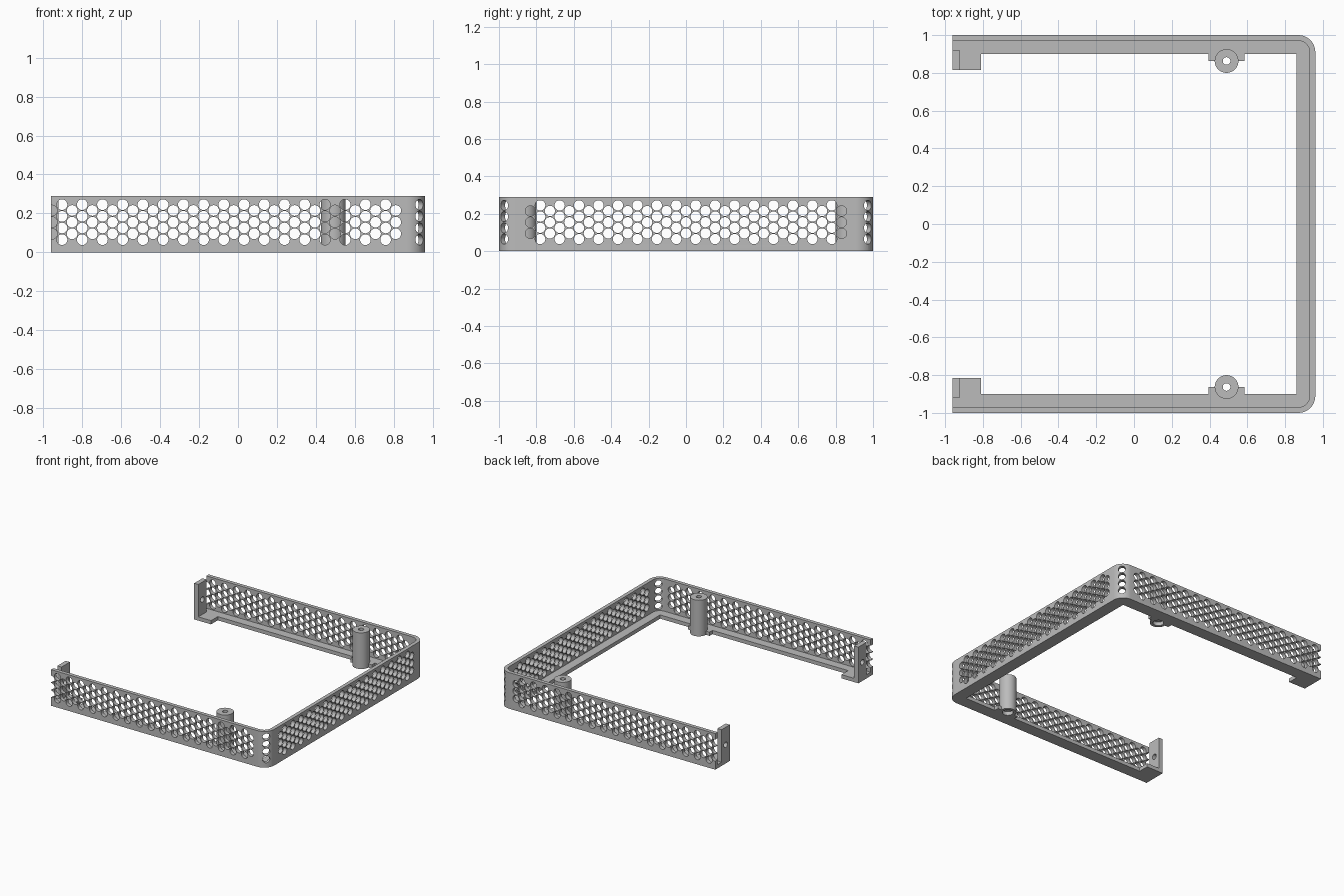
import bpy, bmesh, math
from mathutils import Matrix, Vector

if "Cube" in bpy.data.objects:
    bpy.data.objects.remove(bpy.data.objects["Cube"])

HEIGHT = 0.29
LEDGE = 0.03
WALL = 0.03
OUT_X, OUT_Y, END_X = 0.96, 1.0, -0.96
CORNER = 0.09
PITCH = 0.06                        # hexagonal hole spacing
COLUMN = PITCH * math.sqrt(3) / 2   # distance between hole columns
HOLE = 0.0275
POST_X, POST_Y, POST_R = 0.49, 0.863, 0.063

grey = bpy.data.materials.new("Matte Grey")
grey.use_nodes = True
grey.diffuse_color = (0.5, 0.5, 0.5, 1)
grey.node_tree.nodes["Principled BSDF"].inputs["Base Color"].default_value = (0.5, 0.5, 0.5, 1)


def make(name, bm):
    bmesh.ops.recalc_face_normals(bm, faces=bm.faces)
    mesh = bpy.data.meshes.new(name)
    bm.to_mesh(mesh)
    bm.free()
    mesh.materials.append(grey)
    obj = bpy.data.objects.new(name, mesh)
    bpy.context.collection.objects.link(obj)
    return obj


def prism(name, outline, z0, z1):
    bm = bmesh.new()
    face = bm.faces.new([bm.verts.new((x, y, z0)) for x, y in outline])
    top = bmesh.ops.extrude_face_region(bm, geom=[face])["geom"]
    verts = [v for v in top if isinstance(v, bmesh.types.BMVert)]
    bmesh.ops.translate(bm, verts=verts, vec=(0, 0, z1 - z0))
    return make(name, bm)


def add_rod(bm, start, end, radius, sides=20):
    start, end = Vector(start), Vector(end)
    axis = end - start
    turn = axis.to_track_quat('Z', 'Y').to_matrix().to_4x4()
    bmesh.ops.create_cone(bm, cap_ends=True, segments=sides, radius1=radius, radius2=radius,
                          depth=axis.length, matrix=Matrix.Translation((start + end) / 2) @ turn)


def cut(obj, bm):
    cutter = make("cutter", bm)
    cutter.hide_render = True
    mod = obj.modifiers.new("Cut", 'BOOLEAN')
    mod.operation = 'DIFFERENCE'
    mod.solver = 'EXACT'
    mod.object = cutter
    graph = bpy.context.evaluated_depsgraph_get()
    mesh = bpy.data.meshes.new_from_object(obj.evaluated_get(graph))
    obj.modifiers.clear()
    obj.data = mesh
    bpy.data.objects.remove(cutter)


def u_path(inset):
    """Open U path with two rounded corners, from the front end to the back end."""
    cx, cy, r = OUT_X - CORNER, OUT_Y - CORNER, CORNER - inset
    arc = [(cx + r * math.cos(a), cy + r * math.sin(a))
           for a in (math.pi / 2 * i / 10 for i in range(11))]
    back = arc + [(END_X, OUT_Y - inset)]
    return [(x, -y) for x, y in reversed(back)] + back


def rows(column):
    """Hole heights: full columns have four holes, staggered ones three."""
    count = 4 if column % 2 == 0 else 3
    return [0.155 + PITCH * (i - (count - 1) / 2) for i in range(count)]


# Perforated U-shaped wall
wall = prism("perforated_wall", u_path(0) + u_path(WALL)[::-1], 0, HEIGHT)
holes = bmesh.new()
for c in range(-19, 16):                        # front and back walls
    x = 0.031 + COLUMN * c
    for z in rows(c):
        add_rod(holes, (x, -1.2, z), (x, 1.2, z), HOLE)
for c in range(-16, 17):                        # side wall
    for z in rows(c + 1):
        add_rod(holes, (0.89, COLUMN * c, z), (1.1, COLUMN * c, z), HOLE)
for side in (-1, 1):                            # rounded corners
    for z in rows(0):
        cx, cy = OUT_X - CORNER, OUT_Y - CORNER
        add_rod(holes, (cx + 0.025, side * (cy + 0.025), z), (cx + 0.12, side * (cy + 0.12), z), HOLE)
cut(wall, holes)

# Bottom ledge with post tabs and bracket feet
inner = [(0.86, 0.90), (0.585, 0.90), (0.585, POST_Y), (0.395, POST_Y), (0.395, 0.90),
         (-0.81, 0.90), (-0.81, 0.815), (END_X, 0.815)]
inner = [(x, -y) for x, y in reversed(inner)] + inner
ledge = prism("bottom_ledge", u_path(WALL) + inner[::-1], 0, LEDGE)
seats = bmesh.new()
for side in (-1, 1):
    add_rod(seats, (POST_X, side * POST_Y, -0.1), (POST_X, side * POST_Y, 0.1), POST_R - 0.005, 32)
cut(ledge, seats)

parts = [wall, ledge]
for side, label in ((-1, "front"), (1, "back")):
    # Hollow screw post with a wider recess underneath
    bm = bmesh.new()
    profile = [(0.02, HEIGHT), (POST_R, HEIGHT), (POST_R, 0), (0.04, 0), (0.04, 0.03), (0.02, 0.03)]
    ring = [bm.verts.new((r, 0, z)) for r, z in profile]
    edges = [bm.edges.new((ring[i - 1], ring[i])) for i in range(len(ring))]
    bmesh.ops.spin(bm, geom=ring + edges, cent=(0, 0, 0), axis=(0, 0, 1),
                   angle=math.tau, steps=32, use_duplicate=False)
    bmesh.ops.remove_doubles(bm, verts=bm.verts, dist=0.0001)
    post = make(label + "_screw_post", bm)
    post.location = (POST_X, side * POST_Y, 0)

    # Upright end bracket with a screw hole
    y0, y1 = side * 0.815, side * 0.92
    bracket = prism(label + "_end_bracket",
                    [(END_X, y0), (-0.923, y0), (-0.923, y1), (END_X, y1)], LEDGE, HEIGHT)
    bm = bmesh.new()
    add_rod(bm, (-1.1, side * 0.867, 0.15), (-0.85, side * 0.867, 0.15), 0.022)
    cut(bracket, bm)
    parts += [post, bracket]

# Smooth round surfaces, keep hard edges
bpy.ops.object.select_all(action='DESELECT')
for obj in parts:
    obj.select_set(True)
bpy.context.view_layer.objects.active = wall
bpy.ops.object.shade_smooth_by_angle(angle=math.radians(30))
